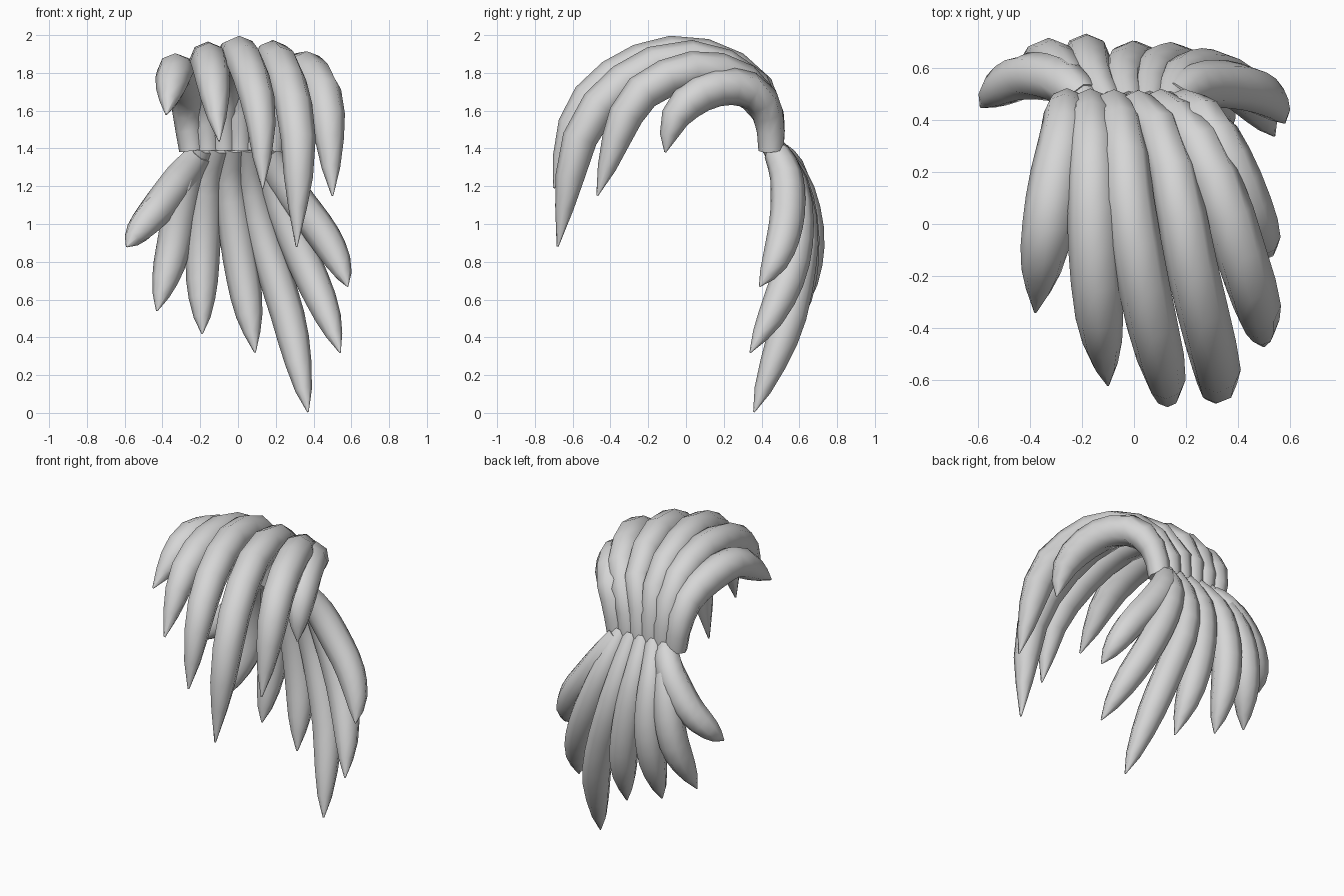
import bpy, bmesh, math
from mathutils import Vector

if "Cube" in bpy.data.objects:
    bpy.data.objects.remove(bpy.data.objects["Cube"])

mat = bpy.data.materials.new("light grey")
mat.diffuse_color = (0.67, 0.67, 0.67, 1)
mat.use_nodes = True
mat.node_tree.nodes["Principled BSDF"].inputs["Base Color"].default_value = mat.diffuse_color

SIDES, STEPS = 8, 11
# thickness along a lock: (fraction of length, share of full radius)
SLIM = [(0, .66), (.12, .74), (.3, .93), (.5, 1), (.7, .96), (.83, .74), (.93, .42), (1, .05)]
BLUNT = [(0, .75), (.12, .92), (.3, 1), (.5, 1), (.7, .93), (.83, .74), (.93, .44), (1, .05)]


def taper(t, table):
    for (a, ra), (b, rb) in zip(table, table[1:]):
        if t <= b:
            return ra + (rb - ra) * (t - a) / (b - a)
    return table[-1][1]


def spline(pts, t):
    """Point on a Catmull-Rom curve through pts."""
    n = len(pts) - 1
    i = min(int(t * n), n - 1)
    u = t * n - i
    b, c = pts[i], pts[i + 1]
    a = pts[i - 1] if i else b * 2 - c
    d = pts[i + 2] if i + 2 <= n else c * 2 - b
    return 0.5 * (b * 2 + (c - a) * u + (a * 2 - b * 5 + c * 4 - d) * u * u
                  + (b * 3 - a - c * 3 + d) * u ** 3)


def lock(name, pts, radius, table):
    """Tapered tube swept along a path."""
    pts = [Vector(p) for p in pts]
    path = [spline(pts, i / 100) for i in range(101)]
    dist = [0]
    for a, b in zip(path, path[1:]):
        dist.append(dist[-1] + (b - a).length)
    bm = bmesh.new()
    rings = []
    for k in range(STEPS + 1):
        t = k / STEPS
        i = min(range(101), key=lambda j: abs(dist[j] - t * dist[-1]))
        tan = (path[min(i + 1, 100)] - path[max(i - 1, 0)]).normalized()
        side = (Vector((1, 0, 0)) - tan * tan.x).normalized()
        up = tan.cross(side)
        r = radius * taper(t, table)
        rings.append([bm.verts.new(path[i] + side * r * math.cos(a) + up * r * math.sin(a))
                      for a in (2 * math.pi * s / SIDES for s in range(SIDES))])
    for p, q in zip(rings, rings[1:]):
        for s in range(SIDES):
            n = (s + 1) % SIDES
            bm.faces.new((p[s], p[n], q[n], q[s]))
    bm.faces.new(rings[0][::-1])
    bm.faces.new(rings[-1])
    bmesh.ops.recalc_face_normals(bm, faces=bm.faces)
    for f in bm.faces:
        f.smooth = len(f.verts) == 4
    me = bpy.data.meshes.new(name)
    bm.to_mesh(me)
    bm.free()
    me.materials.append(mat)
    bpy.context.collection.objects.link(bpy.data.objects.new(name, me))


# upper locks: rise from evenly spaced roots at the tie and arch forward
UPPER = [
    [(-.27, .34, 1.7), (-.31, .14, 1.79), (-.34, -.06, 1.79), (-.38, -.34, 1.58)],
    [(-.16, .34, 1.75), (-.16, .1, 1.86), (-.15, -.15, 1.85), (-.13, -.39, 1.74), (-.1, -.62, 1.44)],
    [(-.04, .34, 1.77), (-.02, .1, 1.885), (.02, -.15, 1.885), (.075, -.41, 1.76),
     (.12, -.59, 1.55), (.13, -.7, 1.19)],
    [(.11, .34, 1.76), (.17, .1, 1.87), (.22, -.15, 1.85), (.28, -.4, 1.69),
     (.32, -.57, 1.43), (.31, -.68, .88)],
    [(.23, .34, 1.74), (.335, .12, 1.82), (.41, -.11, 1.77), (.47, -.3, 1.61), (.5, -.47, 1.15)],
    [(.29, .37, 1.69), (.37, .22, 1.73), (.44, .06, 1.68), (.49, -.06, 1.56), (.51, -.11, 1.38)],
]
for i, pts in enumerate(UPPER):
    x = -.245 + .085 * i
    rise = 1.61 - .02 * abs(i - 2.5)
    lock(f"upper_lock_{i + 1}", [(x, .45, 1.39), (x + .01 * (i - 2), .44, rise)] + pts, .101, SLIM)

# lower locks: fan out behind the tie and hang down
LOWER = [
    [(-.28, .55, 1.27), (-.41, .57, 1.1), (-.52, .52, .97), (-.59, .45, .88)],
    [(-.255, .56, 1.25), (-.31, .62, 1.04), (-.355, .61, .82), (-.43, .5, .54)],
    [(-.16, .58, 1.23), (-.18, .64, .97), (-.19, .62, .72), (-.19, .52, .42)],
    [(-.04, .57, 1.23), (-.01, .615, .95), (.04, .59, .64), (.09, .485, .32)],
    [(.07, .57, 1.22), (.12, .615, .97), (.2, .59, .72), (.28, .53, .45), (.37, .36, .005)],
    [(.17, .56, 1.25), (.25, .59, 1.03), (.36, .56, .78), (.46, .47, .55), (.54, .34, .32)],
    [(.22, .53, 1.26), (.33, .54, 1.1), (.445, .52, .95), (.53, .47, .8), (.58, .39, .67)],
]
for i, pts in enumerate(LOWER):
    outer = i in (0, len(LOWER) - 1)  # the outer two overlap their neighbours
    x = -.02 + (i - 3) * (.058 if outer else .08)
    root = (x, .48, 1.38) if outer else (x, .46, 1.41)
    lock(f"lower_lock_{i + 1}", [root] + pts, .092, BLUNT if outer else SLIM)
